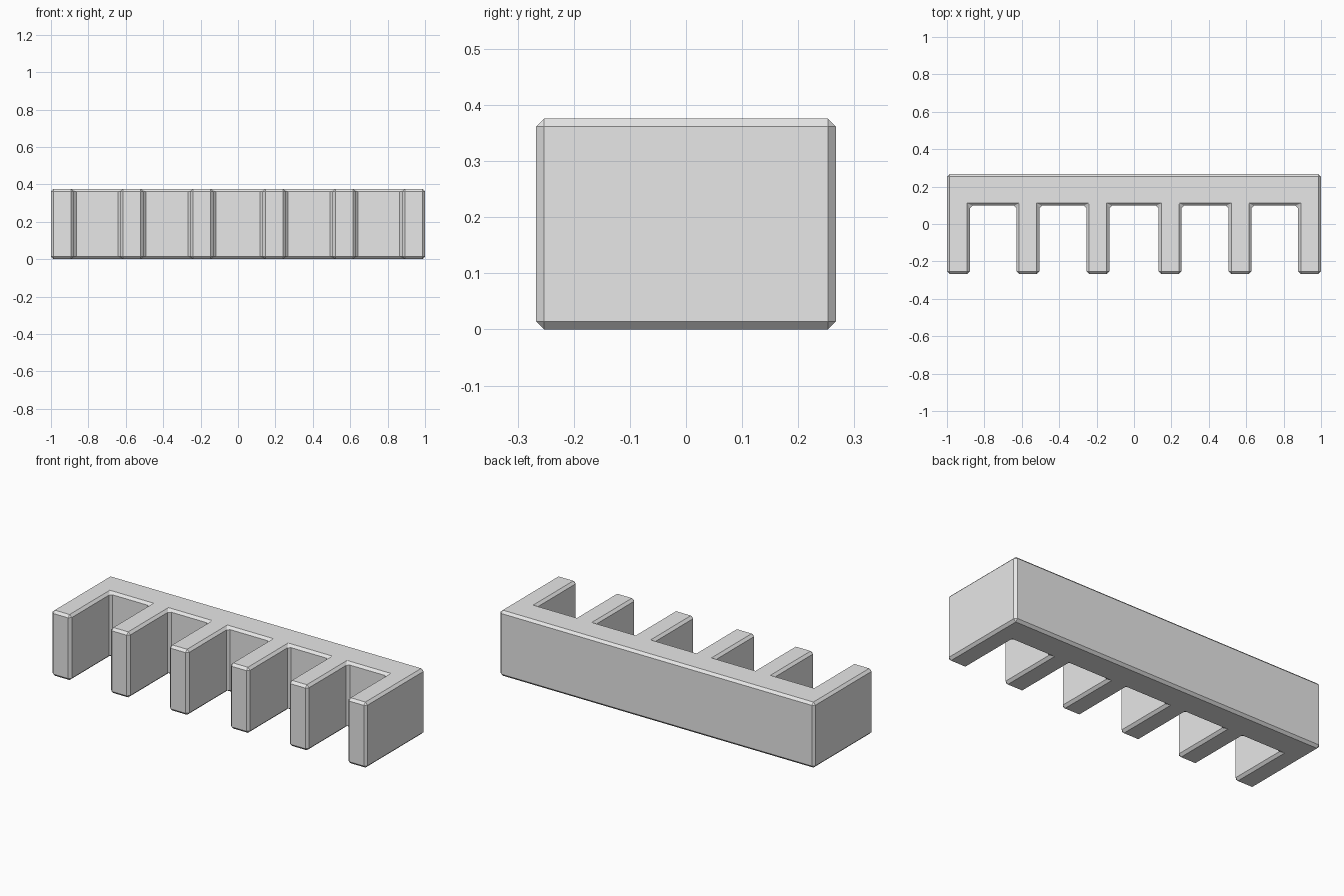
import bpy
import bmesh

HALF_X, HALF_Y, HEIGHT = 1.0, 0.267, 0.376
BAR_FRONT = 0.098
TOOTH_HALF = 0.061
CHAMFER = 0.014
tooth_centres = [-0.939, -0.567, -0.193, 0.193, 0.567, 0.939]

if "Cube" in bpy.data.objects:
    bpy.data.objects.remove(bpy.data.objects["Cube"], do_unlink=True)

# Plain grey material
grey = bpy.data.materials.new("light_grey")
grey.use_nodes = True
grey.diffuse_color = (0.8, 0.8, 0.8, 1)
grey.node_tree.nodes["Principled BSDF"].inputs["Base Color"].default_value = (0.8, 0.8, 0.8, 1)

# Comb outline: each tooth steps forward from the back bar
outline = [(HALF_X, HALF_Y), (-HALF_X, HALF_Y)]
last = len(tooth_centres) - 1
for i, c in enumerate(tooth_centres):
    left, right = max(c - TOOTH_HALF, -HALF_X), min(c + TOOTH_HALF, HALF_X)
    if i > 0:
        outline.append((left, BAR_FRONT))
    outline += [(left, -HALF_Y), (right, -HALF_Y)]
    if i < last:
        outline.append((right, BAR_FRONT))

# Extrude the outline upwards
bm = bmesh.new()
base = bm.faces.new([bm.verts.new((x, y, 0)) for x, y in outline])
top = bmesh.ops.extrude_face_region(bm, geom=[base], use_keep_orig=True)
for v in top["geom"]:
    if isinstance(v, bmesh.types.BMVert):
        v.co.z = HEIGHT
bmesh.ops.recalc_face_normals(bm, faces=bm.faces)

mesh = bpy.data.meshes.new("comb_rack")
bm.to_mesh(mesh)
bm.free()
mesh.materials.append(grey)
rack = bpy.data.objects.new("comb_rack", mesh)
bpy.context.collection.objects.link(rack)

# Flat chamfer on every edge
bevel = rack.modifiers.new("chamfer", 'BEVEL')
bevel.width = CHAMFER
bevel.segments = 1
bevel.limit_method = 'ANGLE'
